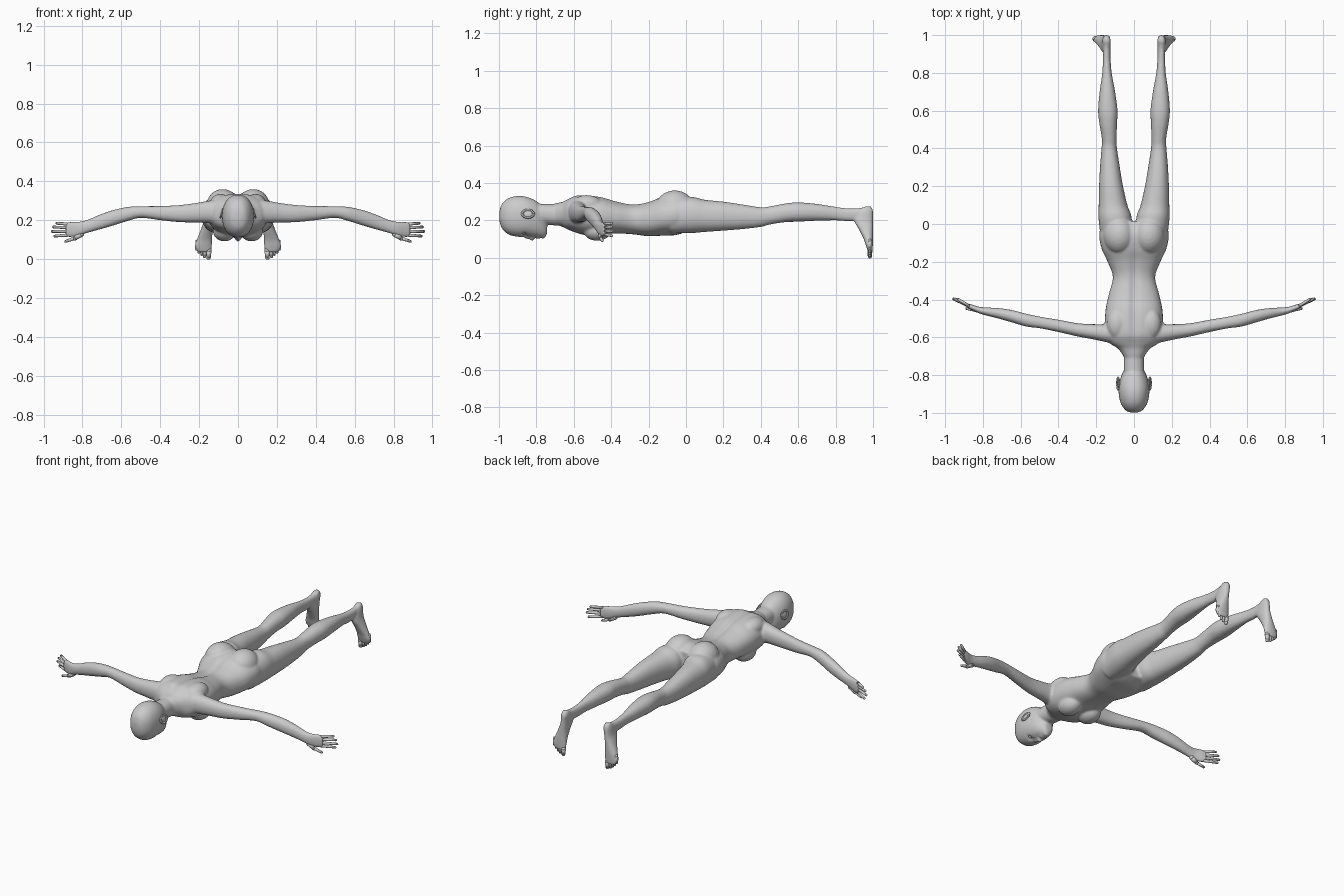
import bpy, bmesh, math
from mathutils import Vector, Matrix


def spline(rows, steps=5):
    """Catmull-Rom interpolation of section rows."""
    out = []
    for i in range(len(rows) - 1):
        p0, p1, p2 = rows[max(i - 1, 0)], rows[i], rows[i + 1]
        p3 = rows[min(i + 2, len(rows) - 1)]
        for k in range(steps):
            t = k / steps
            out.append([0.5 * (2 * b + (c - a) * t + (2 * a - 5 * b + 4 * c - d) * t * t
                               + (3 * b - a - 3 * c + d) * t ** 3)
                        for a, b, c, d in zip(p0, p1, p2, p3)])
    return out + [list(rows[-1])]


def loft(bm, axis, rows, side=1, power=2.2, n=32):
    """Rows: position along axis, then min/max on each of the two other axes."""
    u, v = [a for a in range(3) if a != axis]
    rings = []
    for p, u0, u1, v0, v1 in spline(rows):
        ring = []
        for k in range(n):
            a = 2 * math.pi * k / n
            c, s = math.cos(a), math.sin(a)
            co = [0, 0, 0]
            co[axis] = p
            co[u] = (u0 + u1) / 2 + (u1 - u0) / 2 * math.copysign(abs(c) ** (2 / power), c)
            co[v] = (v0 + v1) / 2 + (v1 - v0) / 2 * math.copysign(abs(s) ** (2 / power), s)
            co[0] *= side
            ring.append(bm.verts.new(co))
        rings.append(ring)
    for a, b in zip(rings, rings[1:]):
        for k in range(n):
            bm.faces.new((a[k], a[(k + 1) % n], b[(k + 1) % n], b[k]))
    bm.faces.new(rings[0])
    bm.faces.new(rings[-1])


def ball(bm, center, radii, rot=None):
    m = Matrix.Translation(center) @ (rot or Matrix()) @ Matrix.Diagonal((*radii, 1))
    bmesh.ops.create_uvsphere(bm, u_segments=24, v_segments=14, radius=1, matrix=m)


def digit(bm, a, b, r):
    """Finger or toe: a tapered stretch with round ends."""
    a, b = Vector(a), Vector(b)
    rot = (b - a).to_track_quat('Z', 'Y').to_matrix().to_4x4()
    m = Matrix.Translation((a + b) / 2) @ rot
    bmesh.ops.create_cone(bm, cap_ends=True, segments=12, radius1=r, radius2=r * 0.8,
                          depth=(b - a).length - r, matrix=m)
    d = (b - a).normalized() * r / 2
    ball(bm, b - d, (r * 0.8,) * 3)
    ball(bm, a + d, (r,) * 3)


def finish(bm, name):
    bmesh.ops.recalc_face_normals(bm, faces=bm.faces)
    me = bpy.data.meshes.new(name)
    bm.to_mesh(me)
    bm.free()
    ob = bpy.data.objects.new(name, me)
    bpy.context.collection.objects.link(ob)
    for p in me.polygons:
        p.use_smooth = True
    return ob


bm = bmesh.new()
# torso: y, then x range, then z range
torso = [(-.70, .055, .18, .29), (-.66, .085, .165, .30), (-.63, .13, .15, .315),
         (-.59, .15, .135, .333), (-.53, .155, .12, .335), (-.45, .15, .125, .325),
         (-.37, .133, .13, .302), (-.28, .112, .125, .287), (-.20, .14, .115, .30),
         (-.13, .172, .118, .325), (-.05, .184, .122, .335), (.015, .16, .145, .31)]
loft(bm, 1, [(y, -w, w, a, b) for y, w, a, b in torso], power=2.3)
# neck and head
loft(bm, 1, [(-.84, -.055, .055, .19, .29), (-.75, -.054, .054, .178, .288),
             (-.69, -.055, .055, .172, .288), (-.62, -.07, .07, .17, .30)])
head = [(-.998, .02, .20, .245), (-.985, .046, .158, .287), (-.95, .07, .125, .318),
        (-.90, .081, .112, .331), (-.85, .08, .112, .325), (-.80, .066, .109, .303),
        (-.77, .05, .108, .27), (-.752, .034, .114, .21), (-.742, .02, .13, .18)]
loft(bm, 1, [(y, -w, w, a, b) for y, w, a, b in head])
# nose, lips, chin
ball(bm, (0, -.838, .112), (.011, .03, .014))
ball(bm, (0, -.822, .105), (.016, .011, .015))
ball(bm, (0, -.797, .107), (.022, .006, .006))
ball(bm, (0, -.786, .108), (.019, .006, .006))
ball(bm, (0, -.765, .116), (.022, .015, .013))

leg = [(-.08, .02, .175, .13, .31), (.03, .012, .188, .132, .325), (.1, .035, .187, .138, .31),
       (.2, .058, .185, .145, .30), (.3, .075, .18, .153, .285), (.4, .09, .172, .165, .27),
       (.45, .092, .17, .178, .275), (.53, .09, .183, .19, .29), (.6, .087, .19, .193, .296),
       (.7, .10, .182, .198, .288), (.8, .118, .168, .2, .272), (.87, .124, .165, .195, .264),
       (.93, .125, .165, .2, .266), (.975, .125, .165, .215, .277), (.997, .13, .16, .225, .265)]
foot = [(.275, .13, .16, .96, .988), (.25, .123, .168, .925, 1), (.2, .125, .175, .9, 1),
        (.15, .13, .192, .925, 1), (.10, .133, .212, .95, 1), (.07, .134, .222, .96, .999),
        (.05, .136, .218, .967, .998), (.035, .142, .205, .972, .996)]
arm = [(.08, -.64, -.52, .17, .31), (.15, -.625, -.53, .185, .30), (.22, -.61, -.53, .188, .288),
       (.3, -.595, -.525, .19, .278), (.4, -.572, -.507, .2, .273), (.5, -.552, -.49, .212, .272),
       (.57, -.543, -.475, .195, .268), (.65, -.52, -.455, .17, .25), (.72, -.5, -.445, .15, .225),
       (.78, -.485, -.442, .133, .2), (.82, -.473, -.438, .118, .193),
       (.86, -.455, -.426, .112, .192), (.885, -.443, -.42, .114, .189)]
for s in (-1, 1):
    loft(bm, 1, leg, s)
    loft(bm, 2, foot, s)
    loft(bm, 0, arm, s)
    # buttock, breast, shoulder blade
    ball(bm, (s * .078, -.06, .275), (.085, .10, .085))
    ball(bm, (s * .07, -.475, .145), (.06, .075, .054))
    ball(bm, (s * .09, -.53, .285), (.055, .08, .05))
raw = finish(bm, "body_raw")

# fuse the body parts into one smooth skin
rm = raw.modifiers.new("fuse", 'REMESH')
rm.mode, rm.voxel_size = 'VOXEL', .0065
sm = raw.modifiers.new("soften", 'SMOOTH')
sm.factor, sm.iterations = .5, 5
skin = bpy.data.meshes.new_from_object(raw.evaluated_get(bpy.context.evaluated_depsgraph_get()))
skin.name = "body"
bpy.data.objects.remove(raw)
body = bpy.data.objects.new("body", skin)
bpy.context.collection.objects.link(body)
# press in the spine groove and eye sockets
for v in skin.vertices:
    x, y, z = v.co
    if z > .24 and -.68 < y < -.1:
        fade = math.sin(math.pi * (y + .68) / .58)
        v.co.z -= .012 * fade * math.exp(-(x / .02) ** 2)
    elif z < .18 and y < -.8:
        v.co.z += .012 * math.exp(-((abs(x) - .032) / .017) ** 2 - ((y + .865) / .014) ** 2)
for p in skin.polygons:
    p.use_smooth = True

for s, label in ((-1, "left"), (1, "right")):
    # fingers and thumb
    bm = bmesh.new()
    for z0, x1, z1 in ((.18, .935, .184), (.162, .953, .165), (.143, .96, .142), (.124, .947, .118)):
        digit(bm, (s * .868, -.438, z0), (s * x1, -.395, z1), .0085)
    digit(bm, (s * .80, -.458, .132), (s * .845, -.455, .103), .014)
    digit(bm, (s * .835, -.457, .109), (s * .89, -.447, .09), .009)
    finish(bm, label + "_fingers")
    # toes
    bm = bmesh.new()
    for x, z, r in ((.152, .001, .014), (.172, .008, .01), (.187, .018, .009),
                    (.201, .031, .009), (.213, .046, .009)):
        digit(bm, (s * (x - .003), .983, z + .05), (s * x, .983, z), r)
    finish(bm, label + "_toes")
    # ear: dished disc with a rim
    bm = bmesh.new()
    tilt = Matrix.Rotation(s * math.radians(-12), 4, 'Y')
    ball(bm, (s * .080, -.845, .235), (.007, .03, .02), tilt)
    for k in range(18):
        a = 2 * math.pi * k / 18
        b = a + 2 * math.pi / 18
        p, q = [Vector((s * (.084 - .006 * math.sin(t)), -.845 + .03 * math.cos(t),
                        .235 + .021 * math.sin(t) )) for t in (a, b)]
        ball(bm, (p + q) / 2, (.005, .008, .006))
    finish(bm, label + "_ear")
    # eye
    bm = bmesh.new()
    ball(bm, (s * .031, -.865, .136), (.014, .011, .012))
    finish(bm, label + "_eye")
